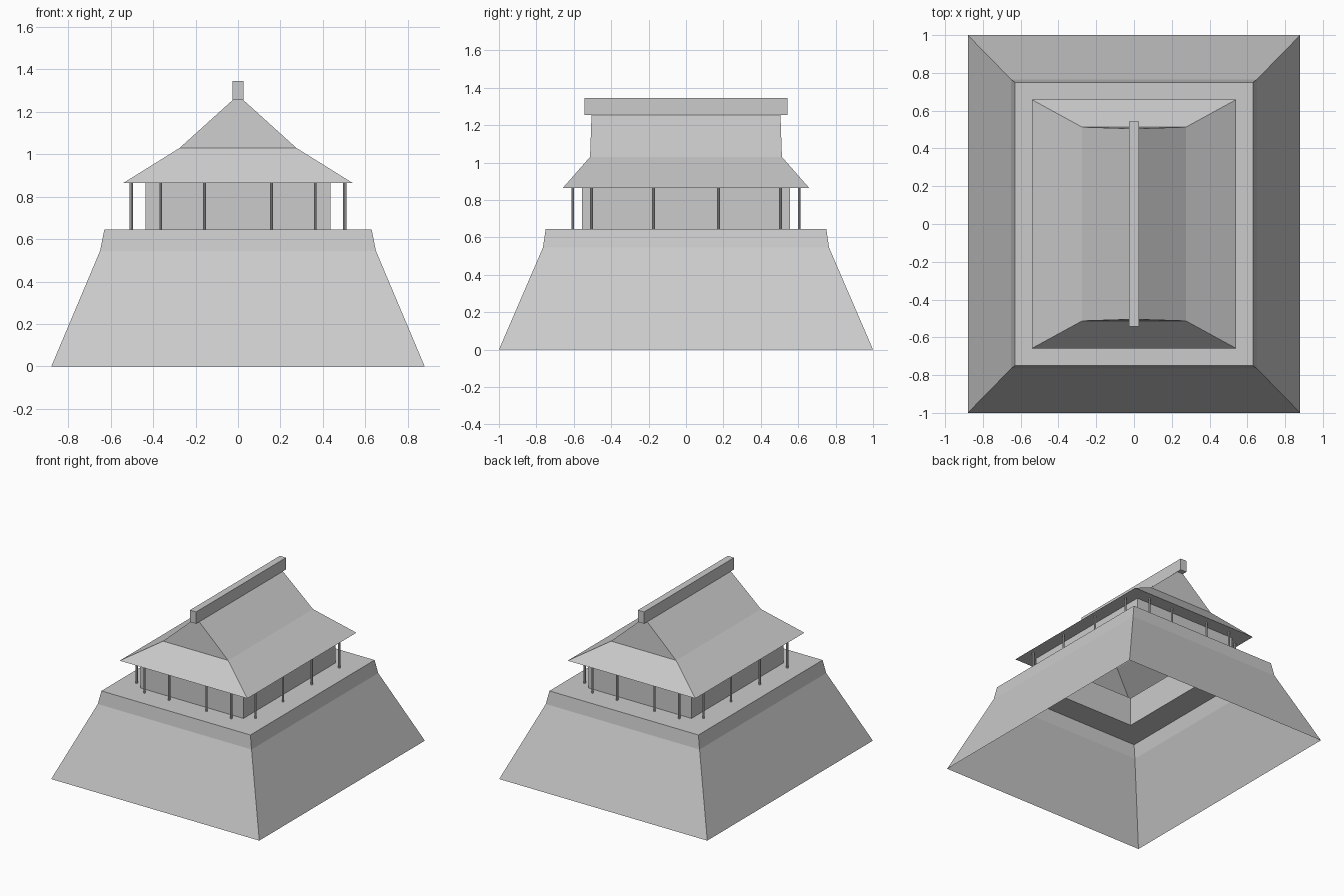
import bpy, bmesh

if "Cube" in bpy.data.objects:
    bpy.data.objects.remove(bpy.data.objects["Cube"])


def make_object(name, bm):
    mesh = bpy.data.meshes.new(name)
    bm.to_mesh(mesh)
    bm.free()
    obj = bpy.data.objects.new(name, mesh)
    bpy.context.collection.objects.link(obj)
    return obj


def ring_shell(name, rings, cap=False):
    """Stack rectangles (half x, half y, z) and bridge them with flat faces."""
    bm = bmesh.new()
    loops = [[bm.verts.new((sx * hx, sy * hy, z))
              for sx, sy in ((-1, -1), (1, -1), (1, 1), (-1, 1))]
             for hx, hy, z in rings]
    for a, b in zip(loops, loops[1:]):
        for i in range(4):
            j = (i + 1) % 4
            bm.faces.new((a[i], a[j], b[j], b[i]))
    if cap:
        bm.faces.new(loops[-1])
    return make_object(name, bm)


PLATFORM_Z, EAVE_Z, RIDGE_Z = 0.645, 0.865, 1.255
WALL = (0.435, 0.555)

# Sloped stone base, open underneath, with a ledge running in to the walls
ring_shell("stone_base", [(0.88, 1.0, 0), (0.65, 0.765, 0.545),
                          (0.63, 0.75, PLATFORM_Z), (*WALL, PLATFORM_Z)])

# Building walls
ring_shell("walls", [(*WALL, PLATFORM_Z), (*WALL, EAVE_Z)])

# Hip-and-gable roof with flat eave underside
ring_shell("roof", [(*WALL, EAVE_Z), (0.54, 0.658, EAVE_Z),
                    (0.275, 0.513, 1.03), (0.026, 0.505, RIDGE_Z)], cap=True)

# Ridge beam
bpy.ops.mesh.primitive_cube_add(size=1, location=(0, 0, 1.3))
ridge = bpy.context.object
ridge.name = "ridge_beam"
ridge.scale = (0.052, 1.086, 0.09)

# Veranda posts: four along each side, none at the corners
spots = [(x, y) for x in (-0.366, -0.158, 0.158, 0.366) for y in (-0.605, 0.605)]
spots += [(x, y) for x in (-0.503, 0.503) for y in (-0.505, -0.173, 0.173, 0.505)]
for x, y in spots:
    bpy.ops.mesh.primitive_cylinder_add(
        vertices=8, radius=0.0075, depth=EAVE_Z - PLATFORM_Z,
        location=(x, y, (EAVE_Z + PLATFORM_Z) / 2))
    bpy.context.object.name = "veranda_post"
